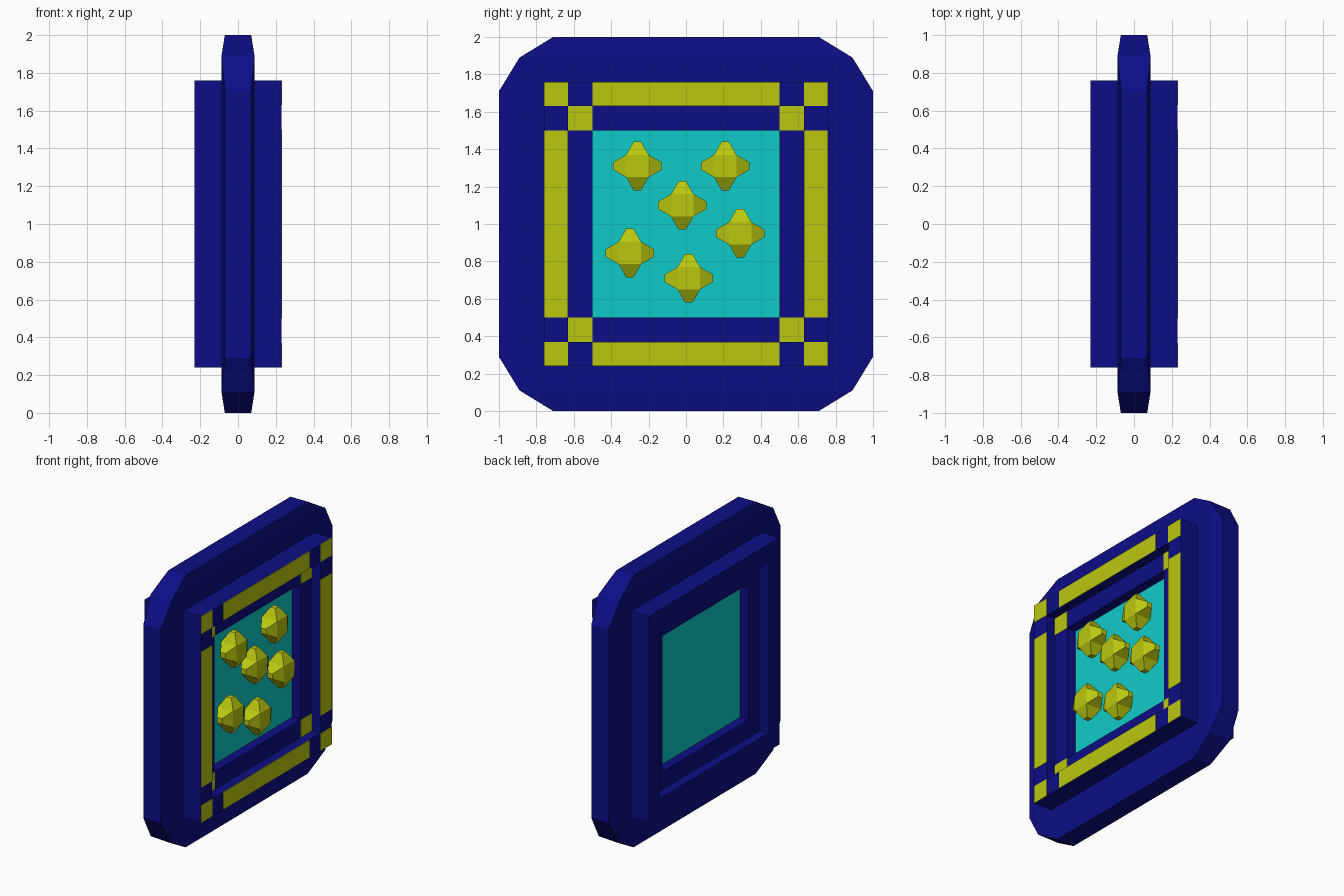
import bpy, bmesh
from mathutils import Vector

if "Cube" in bpy.data.objects:
    bpy.data.objects.remove(bpy.data.objects["Cube"])


def material(name, rgb):
    m = bpy.data.materials.new(name)
    m.diffuse_color = (*rgb, 1)
    m.use_nodes = True
    m.node_tree.nodes["Principled BSDF"].inputs["Base Color"].default_value = m.diffuse_color
    return m


NAVY = material("navy", (0.004, 0.004, 0.24))
TEAL = material("teal", (0.005, 0.60, 0.58))
YELLOW = material("yellow", (0.49, 0.58, 0.005))
MID = 1.0  # height of the panel centre


def finish(bm, name, mat, loc=(0, 0, MID)):
    bmesh.ops.recalc_face_normals(bm, faces=bm.faces)
    me = bpy.data.meshes.new(name)
    bm.to_mesh(me)
    bm.free()
    me.materials.append(mat)
    ob = bpy.data.objects.new(name, me)
    ob.location = loc
    bpy.context.collection.objects.link(ob)
    return ob


def box(name, mat, size, loc):
    bm = bmesh.new()
    bmesh.ops.create_cube(bm, size=1)
    bmesh.ops.scale(bm, vec=size, verts=bm.verts)
    return finish(bm, name, mat, loc)


def flared_block(name, mat, depth, half, reach, tip_half, tip_depth, loc):
    """Box whose four edge faces (y and z) are pulled out into tapered tips."""
    bm = bmesh.new()
    bmesh.ops.create_cube(bm, size=2)
    bmesh.ops.scale(bm, vec=(depth, half, half), verts=bm.verts)
    bm.normal_update()
    sides = [f for f in bm.faces if abs(f.normal.x) < 0.5]
    for f in sides:
        n = f.normal.copy()
        new = bmesh.ops.extrude_discrete_faces(bm, faces=[f])["faces"][0]
        for v in new.verts:
            v.co.x *= tip_depth / depth
            if abs(n.y) > 0.5:
                v.co.y, v.co.z = n.y * reach, v.co.z * tip_half / half
            else:
                v.co.z, v.co.y = n.z * reach, v.co.y * tip_half / half
    return finish(bm, name, mat, loc)


def square_ring(name, outer, inner, depth):
    """Square ring symmetric about x = 0."""
    bm = bmesh.new()
    signs = [(-1, -1), (1, -1), (1, 1), (-1, 1)]
    loops = [[bm.verts.new((x, a * r, b * r)) for a, b in signs]
             for x, r in ((depth, outer), (depth, inner), (-depth, inner), (-depth, outer))]
    for k in range(4):
        p, q = loops[k], loops[(k + 1) % 4]
        for i in range(4):
            j = (i + 1) % 4
            bm.faces.new((p[i], p[j], q[j], q[i]))
    return finish(bm, name, NAVY)


# Outer rim plate, stepped border and centre panel
flared_block("outer_rim", NAVY, 0.087, 0.89, 1.0, 0.71, 0.07, (0, 0, MID))
square_ring("outer_border", 0.76, 0.63, 0.23)
square_ring("inner_border", 0.63, 0.50, 0.16)
box("centre_panel", TEAL, (0.18, 1.0, 1.0), (0, 0, MID))

# Yellow inlays on the front borders
for s in (-1, 1):
    box("long_inlay_horizontal", YELLOW, (0.004, 1.0, 0.13), (0.23, 0, MID + s * 0.695))
    box("long_inlay_vertical", YELLOW, (0.004, 0.13, 1.0), (0.23, s * 0.695, MID))
    for t in (-1, 1):
        box("outer_corner_inlay", YELLOW, (0.004, 0.13, 0.13), (0.23, s * 0.695, MID + t * 0.695))
        box("inner_corner_inlay", YELLOW, (0.004, 0.13, 0.13), (0.16, s * 0.565, MID + t * 0.565))

# Star studs on the panel
for y, z in ((-0.26, 1.31), (0.21, 1.31), (-0.02, 1.10),
             (0.29, 0.95), (-0.30, 0.845), (0.015, 0.71)):
    flared_block("star_stud", YELLOW, 0.062, 0.06, 0.13, 0.02, 0.02, (0.15, y, z))
